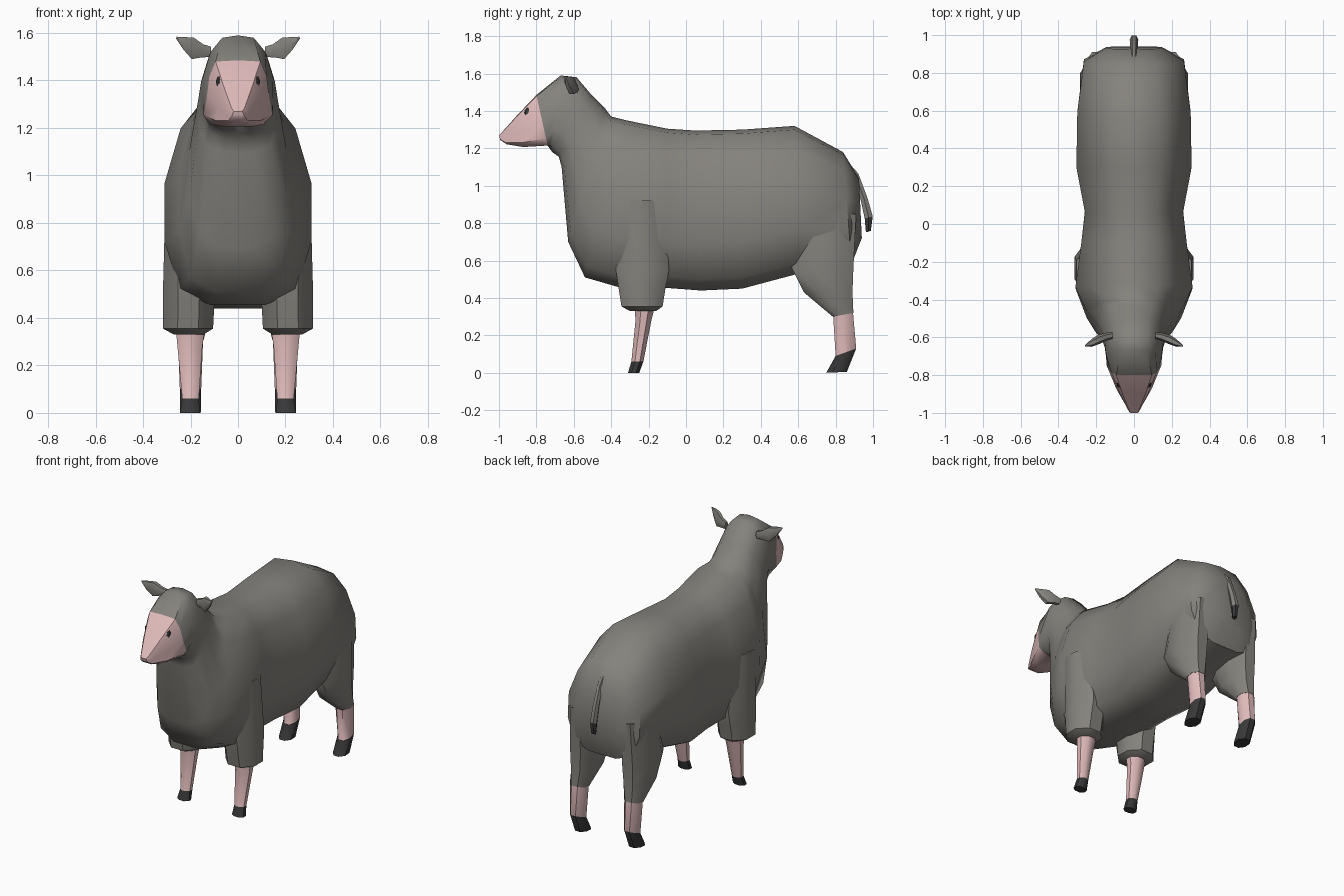
import bpy, bmesh, math
from mathutils import Vector

if "Cube" in bpy.data.objects:
    bpy.data.objects.remove(bpy.data.objects["Cube"])


def material(name, rgb):
    m = bpy.data.materials.new(name)
    m.diffuse_color = (*rgb, 1)
    m.use_nodes = True
    m.node_tree.nodes["Principled BSDF"].inputs["Base Color"].default_value = m.diffuse_color
    return m


WOOL = material("grey wool", (0.235, 0.225, 0.205))
PINK = material("pink skin", (0.74, 0.49, 0.49))
DARK = material("dark hoof", (0.04, 0.04, 0.042))
MATS = [WOOL, PINK, DARK]


def loft(name, rings, seg_mats, mirror=False, angle=45):
    """Skin closed rings of equal point count; seg_mats[i] colours segment i."""
    bm = bmesh.new()
    vr = [[bm.verts.new(p) for p in r] for r in rings]
    n = len(vr[0])
    for i in range(len(vr) - 1):
        for j in range(n):
            k = (j + 1) % n
            f = bm.faces.new((vr[i][j], vr[i][k], vr[i + 1][k], vr[i + 1][j]))
            f.material_index = seg_mats[i]
    bm.faces.new(vr[0]).material_index = seg_mats[0]
    bm.faces.new(vr[-1]).material_index = seg_mats[-1]
    bmesh.ops.recalc_face_normals(bm, faces=bm.faces[:])
    me = bpy.data.meshes.new(name)
    bm.to_mesh(me)
    bm.free()
    for m in MATS:
        me.materials.append(m)
    me.polygons.foreach_set("use_smooth", [True] * len(me.polygons))
    me.set_sharp_from_angle(angle=math.radians(angle))
    ob = bpy.data.objects.new(name, me)
    bpy.context.collection.objects.link(ob)
    if mirror:
        ob.modifiers.new("mirror", 'MIRROR').use_mirror_merge = False
    return ob


def leg_ring(z, x0, x1, y0, y1, tilt=0.0):
    """Octagon filling an x/y box at height z; tilt raises the back edge."""
    cx, cy, hx, hy = (x0 + x1) / 2, (y0 + y1) / 2, (x1 - x0) / 2, (y1 - y0) / 2
    pts = []
    for i in range(8):
        a = math.radians(22.5 + 45 * i)
        c, s = math.cos(a) / math.cos(math.pi / 8), math.sin(a) / math.cos(math.pi / 8)
        pts.append((cx + hx * c, cy + hy * s, z + tilt * (s + 1) / 2))
    return pts


# Half cross-sections: (share of half width, share of the way from top to bottom)
BODY = [(0, 0), (.45, .025), (.78, .17), (1, .43), (1, .7), (.8, .93), (.38, 1), (0, 1)]
FACE = [(0, 0), (.65, .02), (.83, .25), (.9, .55), (1, .86), (.72, 1), (.3, 1), (0, 1)]


def body_ring(ty, tz, by, bz, hw, sec=BODY):
    half = [(u * hw, ty + (by - ty) * t, tz + (bz - tz) * t) for u, t in sec]
    return half + [(-x, y, z) for x, y, z in half[-2:0:-1]]


# Body, neck and head in one skin, ending in the pink face
body = [
    (.925, 1.04, .94, .72, .15), (.84, 1.18, .885, .58, .265),
    (.58, 1.32, .60, .53, .30), (.30, 1.30, .30, .45, .305),
    (.05, 1.295, .08, .44, .26), (-.10, 1.305, -.12, .455, .28),
    (-.32, 1.35, -.35, .455, .31), (-.40, 1.37, -.54, .51, .25),
    (-.43, 1.41, -.63, .70, .205), (-.50, 1.48, -.665, 1.10, .168),
    (-.585, 1.58, -.68, 1.155, .155), (-.67, 1.59, -.715, 1.18, .148)]
face = [(-.80, 1.485, -.74, 1.215, .145), (-.90, 1.38, -.87, 1.207, .093),
        (-.985, 1.285, -.96, 1.222, .042), (-1.0, 1.27, -.993, 1.245, .026)]
rings = [body_ring(*r) for r in body] + [body_ring(*r, FACE) for r in face]
loft("body_and_head", rings, [0] * 12 + [1] * 3, angle=50)

# Front legs: woolly shoulder, pink shin, hoof
loft("front_leg_wool", [
    leg_ring(.92, .12, .305, -.38, -.12), leg_ring(.55, .10, .315, -.375, -.09),
    leg_ring(.45, .10, .316, -.36, -.11), leg_ring(.355, .105, .316, -.345, -.125),
    leg_ring(.33, .145, .27, -.30, -.16)], [0] * 4, True)
loft("front_leg", [
    leg_ring(.36, .138, .262, -.275, -.165), leg_ring(.28, .15, .255, -.27, -.185),
    leg_ring(.06, .165, .235, -.292, -.228),
    leg_ring(0, .16, .245, -.31, -.25)], [1, 1, 2], True)

# Hind legs: woolly thigh, pink shin, slanted hoof
loft("hind_leg_wool", [
    leg_ring(.85, .11, .27, .60, .91), leg_ring(.56, .10, .285, .565, .895),
    leg_ring(.43, .115, .275, .63, .89),
    leg_ring(.30, .145, .255, .785, .895, .02)], [0] * 3, True)
loft("hind_leg", [
    leg_ring(.302, .147, .253, .787, .893, .02), leg_ring(.09, .155, .245, .80, .91, .04),
    leg_ring(0, .155, .245, .75, .86, .005)], [1, 2], True)


def tube(path):
    """Six-sided rings around a path of (position, along, up, r_side, r_up)."""
    out = []
    for p, side, up, a, b in path:
        p, side, up = Vector(p), Vector(side), Vector(up)
        out.append([p + side * a * math.cos(i * math.pi / 3) + up * b * math.sin(i * math.pi / 3)
                    for i in range(6)])
    return out


# Tail hanging down the rump with a dark tip
tail = [((0, .82, 1.165), .014, .012), ((0, .905, 1.06), .018, .02),
        ((0, .952, .93), .021, .022), ((0, .977, .83), .023, .026),
        ((0, .975, .755), .016, .016)]
loft("tail", tube([(p, (1, 0, 0), (0, .95, .3), a, b) for p, a, b in tail]), [0, 0, 0, 2])

# Ears pointing outwards
ear = [((.115, -.59, 1.52), .018, .025), ((.15, -.598, 1.525), .022, .032),
       ((.19, -.612, 1.535), .026, .052), ((.225, -.63, 1.555), .02, .032),
       ((.26, -.645, 1.58), .004, .005)]
loft("ear", tube([(p, (0, 1, 0), (-.1, 0, 1), a, b) for p, a, b in ear]), [0] * 4, True)

# Eyes: small dark ellipsoids set in the face
for s in (-1, 1):
    bpy.ops.mesh.primitive_uv_sphere_add(segments=8, ring_count=6, radius=1,
                                         location=(s * .079, -.84, 1.39))
    eye = bpy.context.object
    eye.name = "eye"
    eye.scale = (.014, .026, .03)
    eye.data.materials.append(DARK)
    bpy.ops.object.shade_smooth_by_angle()
